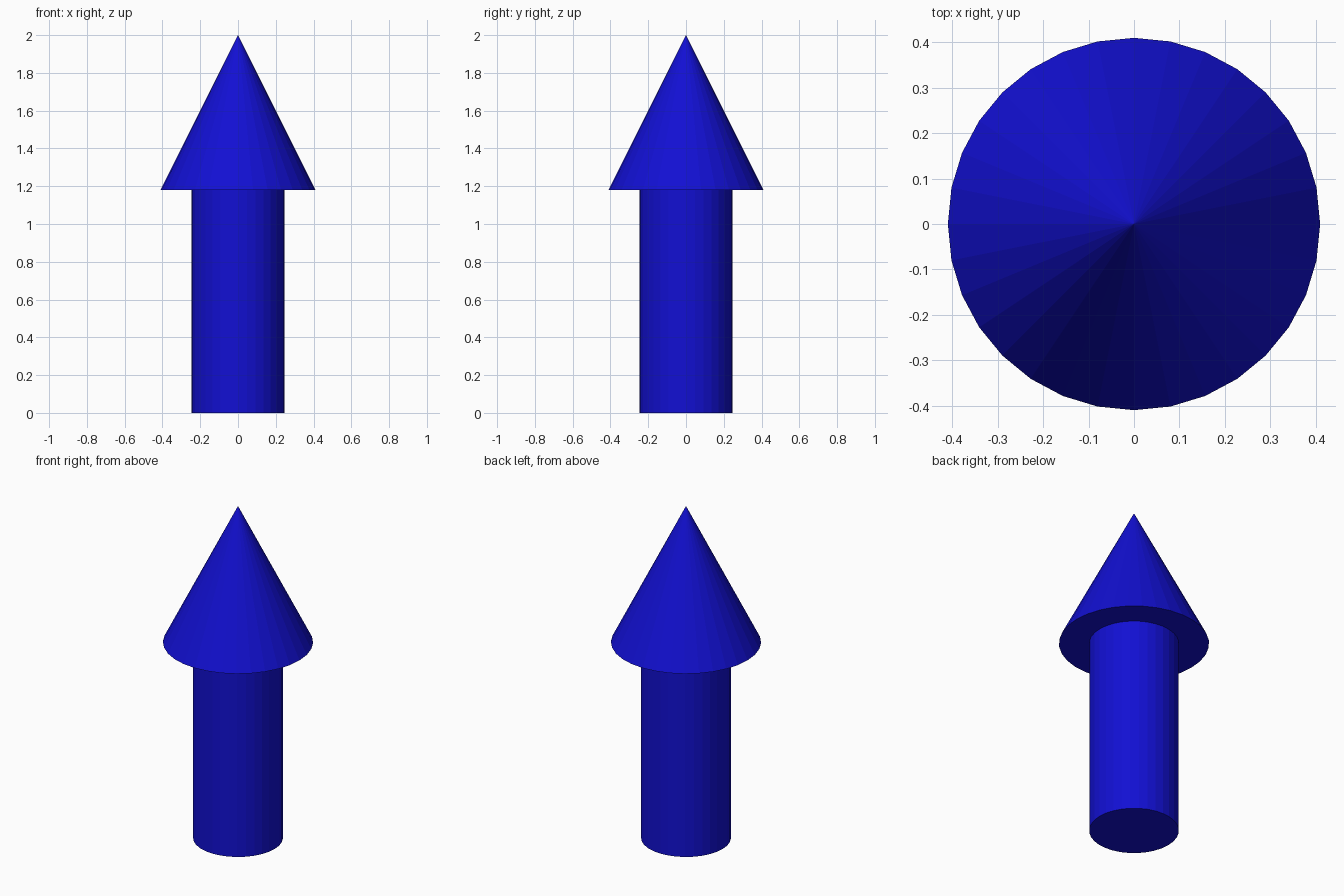
import bpy

if "Cube" in bpy.data.objects:
    bpy.data.objects.remove(bpy.data.objects["Cube"])

SIDES = 32
SHAFT_RADIUS, HEAD_RADIUS = 0.245, 0.41
HEAD_BASE, TIP = 1.18, 2.0

blue = bpy.data.materials.new("blue")
blue.diffuse_color = (0.006, 0.005, 0.65, 1.0)
blue.use_nodes = True
blue.node_tree.nodes["Principled BSDF"].inputs["Base Color"].default_value = blue.diffuse_color


def name_and_paint(name):
    obj = bpy.context.object
    obj.name = name
    obj.data.materials.append(blue)
    return obj


# Shaft: closed cylinder standing on the ground
bpy.ops.mesh.primitive_cylinder_add(
    vertices=SIDES, radius=SHAFT_RADIUS, depth=HEAD_BASE,
    location=(0, 0, HEAD_BASE / 2))
name_and_paint("arrow_shaft")

# Head: closed cone resting on the shaft
bpy.ops.mesh.primitive_cone_add(
    vertices=SIDES, radius1=HEAD_RADIUS, radius2=0, depth=TIP - HEAD_BASE,
    location=(0, 0, (HEAD_BASE + TIP) / 2))
name_and_paint("arrow_head")
